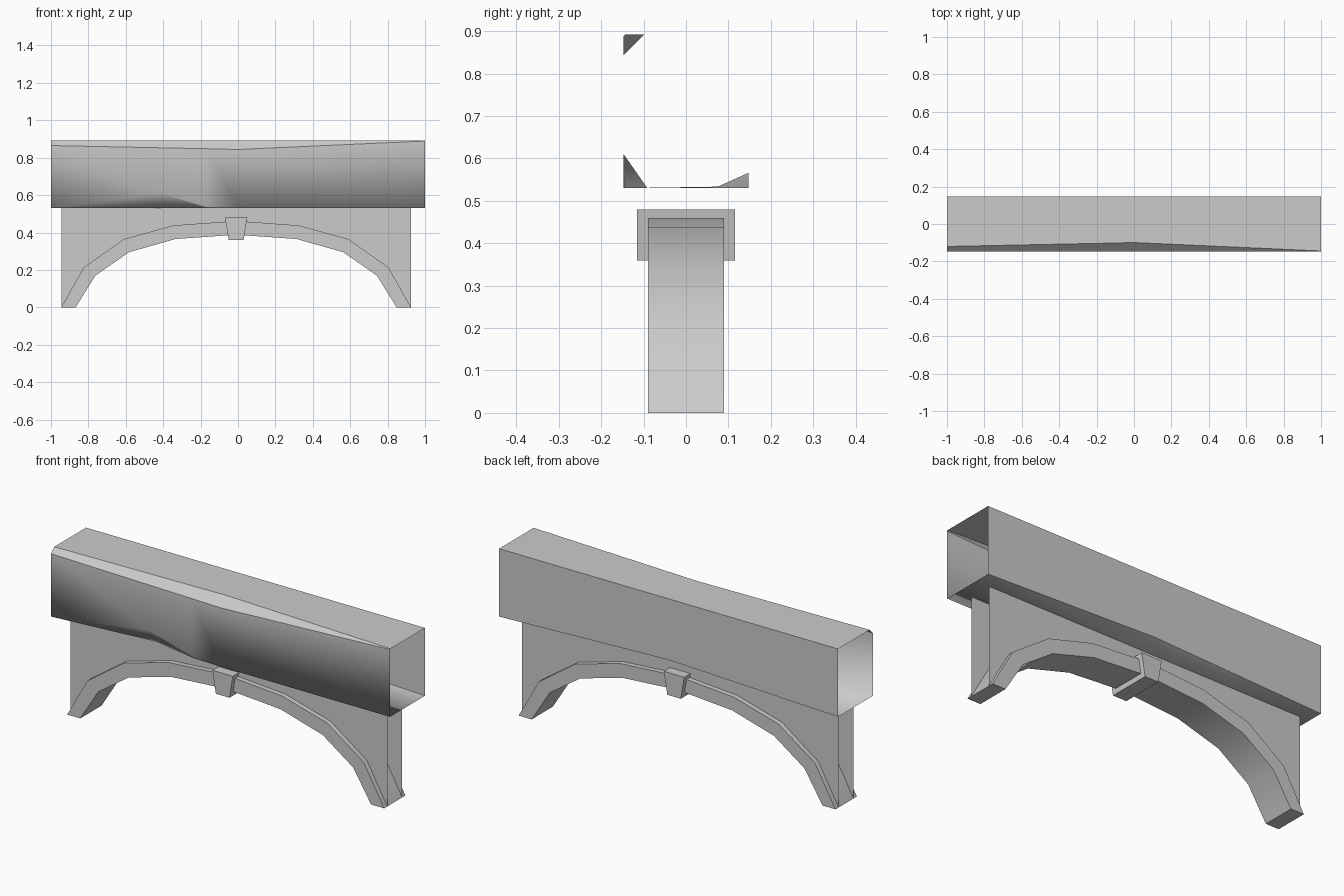
import bpy, bmesh

cube = bpy.data.objects.get("Cube")
if cube:
    bpy.data.objects.remove(cube)

stone = bpy.data.materials.new("grey_stone")
stone.use_nodes = True
GREY = (0.6, 0.6, 0.6, 1)
stone.diffuse_color = GREY
stone.node_tree.nodes["Principled BSDF"].inputs["Base Color"].default_value = GREY

CENTRE = -0.01


def finish(name, bm, smooth_angle=None):
    mesh = bpy.data.meshes.new(name)
    bm.to_mesh(mesh)
    bm.free()
    mesh.materials.append(stone)
    obj = bpy.data.objects.new(name, mesh)
    bpy.context.collection.objects.link(obj)
    if smooth_angle:
        bpy.ops.object.select_all(action='DESELECT')
        obj.select_set(True)
        bpy.context.view_layer.objects.active = obj
        bpy.ops.object.shade_smooth_by_angle(angle=smooth_angle)
    return obj


def prism(name, outline, depth, smooth_angle=None):
    """Closed x-z outline extruded to +-depth in y."""
    bm = bmesh.new()
    front = [bm.verts.new((x, -depth, z)) for x, z in outline]
    back = [bm.verts.new((x, depth, z)) for x, z in outline]
    bm.faces.new(front)
    bm.faces.new(back[::-1])
    for i in range(len(outline)):
        j = (i + 1) % len(outline)
        bm.faces.new((front[i], front[j], back[j], back[i]))
    bmesh.ops.recalc_face_normals(bm, faces=bm.faces)
    return finish(name, bm, smooth_angle)


def mirrored(half):
    """Right half from foot to crown becomes a left-to-right path."""
    left = [(CENTRE - x, z) for x, z in half]
    right = [(CENTRE + x, z) for x, z in half[:-1]]
    return left + right[::-1]


# Arch ring
outer = mirrored([(0.935, 0), (0.815, 0.213), (0.6, 0.365), (0.335, 0.438), (0, 0.462)])
inner = mirrored([(0.858, 0), (0.752, 0.17), (0.572, 0.295), (0.325, 0.365), (0, 0.388)])
prism("arch_ring", outer + inner[::-1], 0.09, 0.6)

# Keystone
prism("keystone", [(CENTRE + x, z) for x, z in
                   [(-0.06, 0.48), (0.06, 0.48), (0.04, 0.36), (-0.04, 0.36)]], 0.115)

# Thin wall sheets above the arch, open at the ends
for name, y, order in (("front_wall", -0.063, 1), ("back_wall", 0.063, -1)):
    bm = bmesh.new()
    low = [bm.verts.new((x, y, z)) for x, z in outer]
    high = [bm.verts.new((x, y, 0.53)) for x, z in outer]
    for i in range(len(low) - 1):
        bm.faces.new((low[i], low[i + 1], high[i + 1], high[i])[::order])
    # Straight outer edge of the right end
    bmesh.ops.dissolve_limit(bm, angle_limit=0.01, verts=bm.verts, edges=bm.edges)
    finish(name, bm)

# Hollow beam with worn edges: x, top chip, lower front chip, lower back chip
W, TOP, BASE = 0.147, 0.892, 0.53
stations = [(-1, 0.027, 0, 0), (-0.42, 0.039, 0.08, 0.021), (-0.17, 0.044, 0.01, 0.03),
            (0, 0.048, 0, 0.036), (1, 0.003, 0, 0)]
bm = bmesh.new()
rings = []
for x, chip, front, back in stations:
    profile = [(W, TOP), (-W + chip, TOP), (-W, TOP - chip), (-W, BASE + front),
               (-W + 0.7 * front, BASE), (W - 2 * back, BASE + 0.1 * back), (W, BASE + back)]
    rings.append([bm.verts.new((x, y, z)) for y, z in profile])
SHARP = (0, 1, 2, 6)
for a, b in zip(rings, rings[1:]):
    for i in range(len(a)):
        j = (i + 1) % len(a)
        face = bm.faces.new((a[i], b[i], b[j], a[j]))
        face.smooth = True
    for i in SHARP:
        bm.edges.get((a[i], b[i])).smooth = False
bmesh.ops.remove_doubles(bm, verts=bm.verts, dist=0.0005)
bmesh.ops.recalc_face_normals(bm, faces=bm.faces)
# Make the shell face outwards
bm.faces.ensure_lookup_table()
upper = max(bm.faces, key=lambda f: f.calc_center_median().z)
if upper.normal.z < 0:
    bmesh.ops.reverse_faces(bm, faces=bm.faces)
finish("beam", bm)
